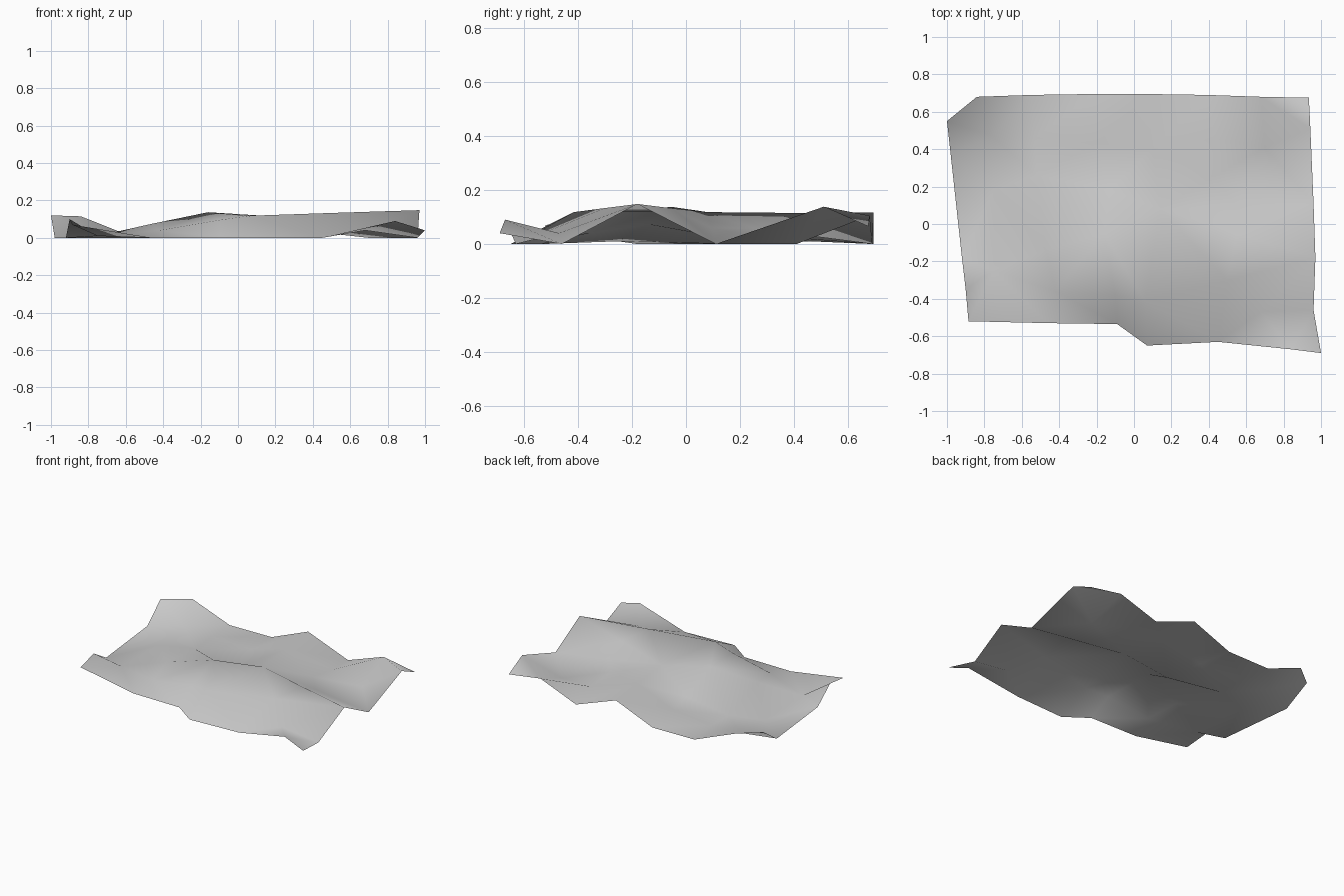
import bpy
from mathutils import Vector
from mathutils.geometry import delaunay_2d_cdt

# Remove the default object
default_object = bpy.data.objects.get("Cube")
if default_object:
    bpy.data.objects.remove(default_object, do_unlink=True)

# Landmarks of the sheet in hundredths of a unit: x, y, height
# Rim, counter-clockwise, one list per side
front_side = [(-88.5, -52, 7), (-46, -53, 0), (-9, -53.5, 0),
              (7, -65, 0), (45, -63, 0), (84, -67, 9)]
left_side = [(100, -69, 4), (96, -46, 0), (97, -18, 14.8),
             (96, 11, 0), (94.3, 51, 13.8)]
back_side = [(93.5, 67.5, 6.5), (68, 68, 10.5), (39, 69, 0), (7, 69.5, 11.7),
             (-22, 69.5, 0), (-55, 69, 0), (-84, 68, 11.5)]
right_side = [(-100, 55, 12), (-98, 37, 0), (-92, -18, 0), (-90, -35, 10)]

# Folds across the sheet, each one a chain of creases
front_crest = [(-42, -36, 4), (-10, -38, 9.5), (6, -41.5, 11.8),
               (50, -30, 13.3), (97, -18, 14.8)]
back_crest = [(-75, -25, 1), (-47, -14, 7.3), (-16, -5, 13.7),
              (14, 8, 11.8), (55, -5, 13.2), (97, -18, 14.8)]
rear_ridge = [(14, 8, 11.8), (10, 40, 11.5), (7, 69.5, 11.7)]
right_valley = [(-16, -5, 13.7), (-52, 26, 0), (-13, 18, 0), (14, 8, 11.8)]
left_valley = [(96, 11, 0), (55, 9.5, 5.9), (14, 8, 11.8),
               (42, 25, 5.8), (70, 41, 0)]
loose_dips = [(-75, 18, 0), (-76, 47, 2), (-53, 46, 1), (-20, 43, 2),
              (43, 46, 3), (68, -47, 4)]


def make_material(name, colour):
    """Create one flat coloured material."""
    material = bpy.data.materials.new(name)
    material.use_nodes = True
    material.diffuse_color = colour
    shader = next(n for n in material.node_tree.nodes
                  if n.type == "BSDF_PRINCIPLED")
    shader.inputs["Base Color"].default_value = colour
    shader.inputs["Roughness"].default_value = 0.9
    return material


def make_sheet(name, rim, chains, dips, material):
    """Stretch a triangulated sheet over the folds, bounded by the rim."""
    points = list(rim)
    count = len(rim)
    edges = [(i, (i + 1) % count) for i in range(count)]
    # Chains may share landmarks, so reuse the ones already present
    for chain in chains:
        points += [p for p in chain if p not in points]
        ids = [points.index(p) for p in chain]
        edges += zip(ids, ids[1:])
    points = [Vector(p) / 100 for p in points + dips]
    flat, _, faces, origins, _, _ = delaunay_2d_cdt(
        [p.xy for p in points], edges, [list(range(count))], 1, 1e-5)
    verts = [(spot.x, spot.y, points[origin[0]].z)
             for spot, origin in zip(flat, origins)]

    mesh = bpy.data.meshes.new(name)
    mesh.from_pydata(verts, [], faces)
    mesh.update()
    # The upper side is the outside
    if sum(poly.normal.z for poly in mesh.polygons) < 0:
        mesh.flip_normals()
    for poly in mesh.polygons:
        poly.use_smooth = True
    mesh.materials.append(material)
    sheet = bpy.data.objects.new(name, mesh)
    bpy.context.scene.collection.objects.link(sheet)
    return sheet


# Crumpled sheet
pale_grey = make_material("pale_grey", (0.6, 0.6, 0.6, 1.0))
make_sheet("crumpled_sheet",
           front_side + left_side + back_side + right_side,
           [front_crest, back_crest, rear_ridge, right_valley, left_valley],
           loose_dips, pale_grey)
